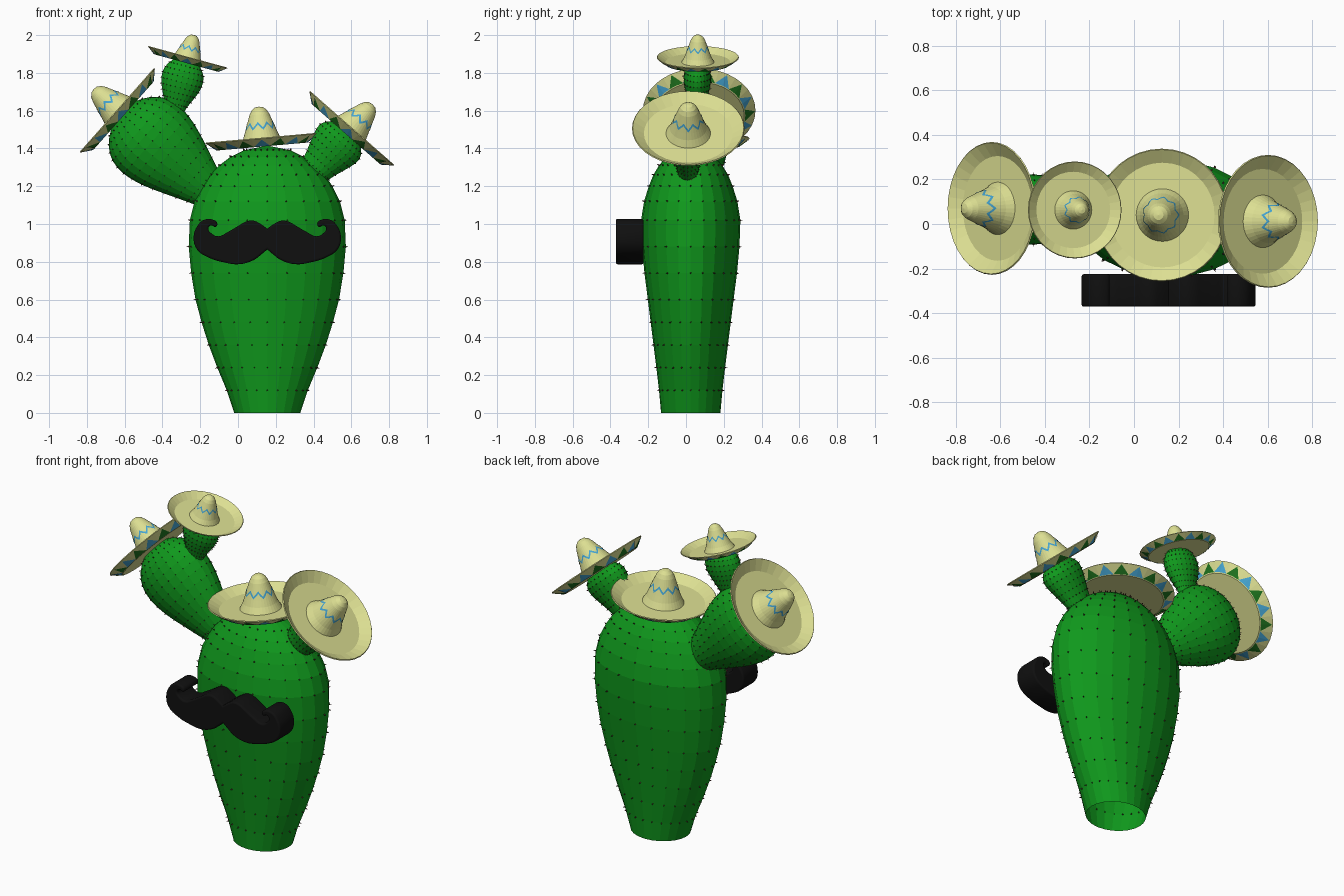
import bpy, bmesh, math
from mathutils import Matrix, Vector

if "Cube" in bpy.data.objects:
    bpy.data.objects.remove(bpy.data.objects["Cube"])


def material(name, rgb):
    m = bpy.data.materials.new(name)
    m.diffuse_color = (*rgb, 1)
    m.use_nodes = True
    m.node_tree.nodes["Principled BSDF"].inputs["Base Color"].default_value = m.diffuse_color
    return m


GREEN = material("cactus_green", (0.005, 0.32, 0.012))
SPINE = material("spine_brown", (0.08, 0.025, 0.02))
STRAW = material("straw", (0.72, 0.74, 0.29))
BLUE = material("trim_blue", (0.06, 0.38, 0.65))
LEAF = material("trim_green", (0.013, 0.17, 0.013))
BLACK = material("hair_black", (0.005, 0.005, 0.005))


def finish(name, bm, mat, frame):
    me = bpy.data.meshes.new(name)
    bm.to_mesh(me)
    bm.free()
    me.materials.append(mat)
    ob = bpy.data.objects.new(name, me)
    ob.matrix_world = frame
    bpy.context.collection.objects.link(ob)
    return ob


def frame_at(x, y, z, tilt):
    return Matrix.Translation((x, y, z)) @ Matrix.Rotation(math.radians(tilt), 4, 'Y')


def loft(bm, profile, sides):
    """Stack elliptical rings (z, rx, ry); a zero radius makes a pole."""
    rings = []
    for z, rx, ry in profile:
        if rx < 1e-4:
            rings.append([bm.verts.new((0, 0, z))] * sides)
        else:
            rings.append([bm.verts.new((rx * math.cos(a), ry * math.sin(a), z))
                          for a in (2 * math.pi * i / sides for i in range(sides))])
    for a, b in zip(rings, rings[1:]):
        for i in range(sides):
            j = (i + 1) % sides
            loop = list(dict.fromkeys((a[i], a[j], b[j], b[i])))
            if len(loop) > 2:
                bm.faces.new(loop)
    bmesh.ops.recalc_face_normals(bm, faces=bm.faces)
    bm.normal_update()


def refine(keys):
    """Insert a Catmull-Rom midpoint between neighbouring profile points."""
    k = [Vector(p) for p in keys]
    out = []
    for i in range(len(k) - 1):
        p, q = k[max(i - 1, 0)], k[min(i + 2, len(k) - 1)]
        out += [k[i], (9 * (k[i] + k[i + 1]) - p - q) / 16]
    return out + [k[-1]]


def pod(name, profile, sides, frame, spine):
    bm = bmesh.new()
    loft(bm, profile, sides)
    tips = [(v.co.copy(), v.normal.copy()) for v in bm.verts if v.co.z > 0.001]
    finish(name, bm, GREEN, frame)
    # one small spine on every vertex of the pod
    sp = bmesh.new()
    for co, n in tips:
        u = n.orthogonal().normalized()
        w = n.cross(u)
        base = [sp.verts.new(co - n * 0.003 + (u * math.cos(a) + w * math.sin(a)) * spine * 0.45)
                for a in (0, 2.094, 4.189)]
        tip = sp.verts.new(co + n * spine)
        for i in range(3):
            sp.faces.new((base[i], base[(i + 1) % 3], tip))
    finish(name + "_spines", sp, SPINE, frame)


def hat(name, frame, scale=1.0):
    n = 36
    frame = frame @ Matrix.Scale(scale, 4)
    ang = [2 * math.pi * i / n for i in range(n)]

    # crown and upturned brim
    bm = bmesh.new()
    prof = [(.212, 0), (.208, .022), (.193, .04), (.17, .053), (.08, .085), (.045, .098),
            (.008, .118), (.008, .235), (.047, .294), (.042, .298), (0, .238), (0, 0)]
    loft(bm, [(z, r, r) for z, r in prof], n)
    finish(name, bm, STRAW, frame)

    # zigzag ribbon round the crown
    bm = bmesh.new()
    rows = []
    for i, a in enumerate(ang):
        z = (.095, .11, .125, .11)[i % 4]
        row = []
        for zz in (z - .007, z + .007):
            r = .085 - (zz - .08) * .356 + .002
            row.append(bm.verts.new((r * math.cos(a), r * math.sin(a), zz)))
        rows.append(row)
    for i in range(n):
        a, b = rows[i], rows[(i + 1) % n]
        bm.faces.new((a[0], b[0], b[1], a[1]))
    finish(name + "_zigzag", bm, BLUE, frame)

    # alternating triangles under the brim edge
    for k, (label, mat) in enumerate((("green", LEAF), ("blue", BLUE))):
        bm = bmesh.new()
        for i in range(2 * k, n, 4):
            def pt(j, f):
                r, z = .238 + .06 * f + .0014, .042 * f - .002
                a = ang[j % n]
                return bm.verts.new((r * math.cos(a), r * math.sin(a), z))
            l, m, r, top = pt(i, .08), pt(i + 1, .08), pt(i + 2, .08), pt(i + 1, .92)
            bm.faces.new((l, top, m))
            bm.faces.new((m, top, r))
        finish(name + "_" + label + "_triangles", bm, mat, frame)


# main trunk, open at the bottom
trunk = [(0, .175, .157), (.12, .215, .168), (.24, .265, .182), (.36, .31, .197), (.48, .348, .212),
         (.6, .38, .227), (.74, .403, .245), (.88, .416, .258), (1.02, .41, .263), (1.12, .385, .247),
         (1.2, .345, .222), (1.26, .305, .198), (1.31, .255, .168), (1.355, .195, .13),
         (1.39, .125, .085), (1.415, 0, 0)]
pod("trunk", trunk, 24, frame_at(.155, .025, 0, 0), .013)


# arms: (z, half width), flattened front to back
def arm(name, keys, frame, flat=.65):
    pod(name, refine([(z, r, r * flat) for z, r in keys]), 24, frame, .009)


arm("left_arm", [(0, .09), (.08, .12), (.2, .168), (.32, .212), (.43, .232), (.52, .219),
                 (.59, .17), (.64, .09), (.66, 0)], frame_at(-.13, .065, 1.155, -48.5), .68)
arm("right_arm", [(0, .06), (.08, .08), (.16, .1), (.24, .128), (.31, .14), (.36, .105),
                  (.39, .055), (.4, 0)], frame_at(.335, .01, 1.204, 41.3))
arm("upper_left_arm", [(0, .048), (.05, .062), (.11, .09), (.17, .11), (.23, .105), (.28, .07),
                       (.3, .035), (.305, 0)], frame_at(-.342, .06, 1.585, 14.5))

# hats
hat("trunk_hat", frame_at(.128, .04, 1.41, -5))
hat("left_arm_hat", frame_at(-.606, .07, 1.573, -48.5))
hat("right_arm_hat", frame_at(.573, .012, 1.474, 41.3))
hat("upper_left_arm_hat", frame_at(-.274, .063, 1.852, 15.3), .73)

# moustache: half outline mirrored, extruded and softened
half = [(0, .975), (.035, 1.0), (.075, 1.018), (.115, 1.012), (.15, .992), (.21, .957), (.26, .935),
        (.295, .95), (.312, .975), (.3, .992), (.272, .985), (.265, 1.005), (.285, 1.022),
        (.335, 1.022), (.37, .99), (.39, .93), (.372, .865), (.31, .822), (.23, .797),
        (.15, .787), (.07, .81), (.03, .84), (0, .865)]
outline = half + [(-x, z) for x, z in reversed(half[1:-1])]
cu = bpy.data.curves.new("moustache", 'CURVE')
cu.dimensions = '2D'
cu.fill_mode = 'BOTH'
cu.resolution_u = 4
cu.extrude = .063
cu.bevel_depth = .01
cu.bevel_resolution = 2
cu.offset = -.01
sp = cu.splines.new('BEZIER')
sp.bezier_points.add(len(outline) - 1)
for p, (x, z) in zip(sp.bezier_points, outline):
    p.co = (x, z, 0)
    p.handle_left_type = p.handle_right_type = 'VECTOR' if x == 0 else 'AUTO'
sp.use_cyclic_u = True
cu.materials.append(BLACK)
ob = bpy.data.objects.new("moustache", cu)
bpy.context.collection.objects.link(ob)
ob.matrix_world = Matrix.Translation((.155, -.298, 0)) @ Matrix.Rotation(math.pi / 2, 4, 'X')
bpy.context.view_layer.objects.active = ob
ob.select_set(True)
bpy.ops.object.convert(target='MESH')
bpy.ops.object.shade_smooth_by_angle(angle=math.radians(40))
